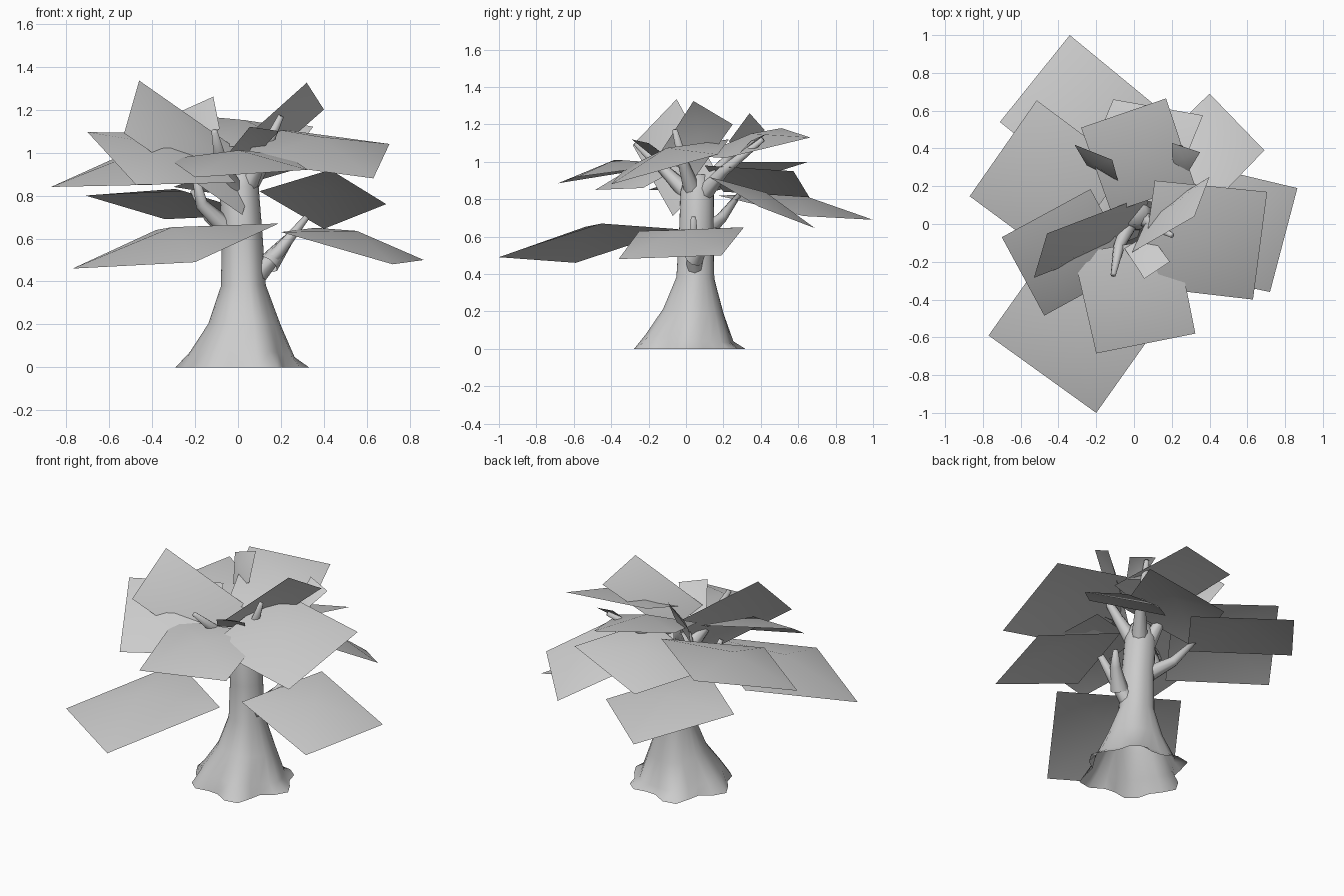
import bpy, bmesh, math
from mathutils import Vector

cube = bpy.data.objects.get("Cube")
if cube:
    bpy.data.objects.remove(cube, do_unlink=True)

grey = bpy.data.materials.new("plain grey")
grey.use_nodes = True
colour = (0.6, 0.6, 0.6, 1)
grey.diffuse_color = colour
grey.node_tree.nodes["Principled BSDF"].inputs["Base Color"].default_value = colour


def add_object(name, bm):
    mesh = bpy.data.meshes.new(name)
    bm.to_mesh(mesh)
    bm.free()
    mesh.materials.append(grey)
    for face in mesh.polygons:
        face.use_smooth = True
    obj = bpy.data.objects.new(name, mesh)
    bpy.context.collection.objects.link(obj)


def tube(name, rings, sides, lobes=0.0):
    """Sweep rings of (centre, radius) into one skin; the lobes fade upwards."""
    bm = bmesh.new()
    loops = []
    for i, (centre, radius) in enumerate(rings):
        before = Vector(rings[max(i - 1, 0)][0])
        after = Vector(rings[min(i + 1, len(rings) - 1)][0])
        turn = Vector((0, 0, 1)).rotation_difference(after - before)
        loop = []
        for s in range(sides):
            a = math.tau * s / sides
            wave = math.cos(6 * a + 0.4) + 0.5 * math.sin(4 * a)
            r = radius * (1 + lobes * wave / (1 + 2 * i))
            offset = Vector((r * math.cos(a), r * math.sin(a), 0))
            loop.append(bm.verts.new(Vector(centre) + turn @ offset))
        loops.append(loop)
    for low, high in zip(loops, loops[1:]):
        for s in range(sides):
            t = (s + 1) % sides
            bm.faces.new((low[s], low[t], high[t], high[s]))
    bm.faces.new(loops[-1])
    add_object(name, bm)


def leaf(name, *corners):
    """Leaf sheet with straight edges and a raised middle: outer, then inner corners."""
    bm = bmesh.new()
    face = bm.faces.new([bm.verts.new(p) for p in corners])
    face.normal_update()
    if face.normal.z < 0:
        face.normal_flip()
    rise = face.normal * 0.13 * math.sqrt(face.calc_area())
    middle = bmesh.ops.poke(bm, faces=[face])["verts"][0]
    middle.co += rise
    add_object(name, bm)


# Trunk with flared, lobed roots
tube("trunk", [((.02, .02, 0), .28), ((.02, .02, .06), .235), ((.03, .04, .2), .165),
               ((.025, .05, .38), .103), ((.02, .055, .6), .094),
               ((.005, .06, .84), .09), ((.0, .06, .93), .065)], 24, lobes=0.12)

# Branches growing out of the trunk, tapering to blunt tips
branches = {
    "low_left_branch": [(.06, .05, .4), (.19, .04, .54), (.32, .04, .7)],
    "low_left_twig": [(.14, .04, .48), (.22, .1, .58), (.27, .16, .64)],
    "right_back_branch": [(.0, .07, .6), (-.13, .19, .7), (-.21, .28, .82)],
    "right_branch": [(.0, .05, .6), (-.17, .0, .76), (-.2, -.06, .9)],
    "front_branch": [(-.01, .04, .8), (-.08, -.12, .96), (-.11, -.27, 1.1)],
    "front_left_branch": [(.02, .05, .8), (.11, -.01, .98), (.2, -.06, 1.17)],
    "back_left_branch": [(.02, .07, .8), (.12, .2, .95), (.25, .41, 1.12)],
    "back_right_branch": [(-.02, .08, .8), (-.06, .16, .95), (-.14, .3, 1.1)],
}
for name, path in branches.items():
    tube(name, list(zip(path, (.052, .03, .014))), 8)

# Low leaves
leaf("low_front_leaf", (-.77, -.59, .46), (-.2, -1, .49), (.19, -.45, .67), (-.38, -.04, .64))
leaf("low_left_leaf", (.72, -.36, .48), (.865, .19, .5), (.36, .31, .65), (.2, -.25, .63))

# Middle leaves
leaf("back_leaf", (-.71, .54, .8), (-.34, 1, .69), (.11, .63, .71), (-.25, .17, .82))
leaf("back_left_leaf", (.69, .39, .76), (.4, .69, .645), (.1, .4, .82), (.43, .12, .92))
leaf("inner_back_leaf", (-.11, .66, .81), (.365, .575, .95), (.17, .1, .98), (-.3, .2, .84))
leaf("right_back_leaf", (-.87, .147, .84), (-.515, .655, 1), (-.04, .3, 1), (-.4, -.2, .85))
leaf("front_leaf", (-.2, -.685, .885), (.325, -.58, .92), (.22, -.06, .99), (-.32, -.16, .97))

# High leaves
leaf("left_leaf", (.63, -.4, .88), (.705, .17, 1.04), (.11, .23, 1.12), (.03, -.33, .96))
leaf("right_leaf", (-.7, -.07, 1.095), (-.475, -.485, .85), (-.01, -.23, .86), (-.23, .185, 1.09))
leaf("top_back_leaf", (-.28, .51, 1.18), (.17, .665, 1.13), (.32, .21, 1.02), (-.12, .06, 1.03))
leaf("tall_right_leaf", (-.53, -.285, 1.09), (-.46, -.05, 1.335), (.09, .16, .95), (.02, -.07, .71))
leaf("tall_left_leaf", (.32, .04, 1.325), (.4, .25, 1.2), (.08, .05, .92), (-.01, -.15, 1.03))

# Small leaves near the crown
leaf("small_front_leaf", (.055, -.29, 1.12), (.19, -.2, 1.1), (.08, -.05, .98), (-.05, -.13, .99))
leaf("small_right_leaf", (-.315, .42, 1.17), (-.115, .34, 1.26), (-.085, .23, 1.11), (-.25, .31, 1.03))
leaf("small_left_leaf", (.2, .43, 1.15), (.35, .38, 1.12), (.29, .28, 1.04), (.2, .31, 1.06))
